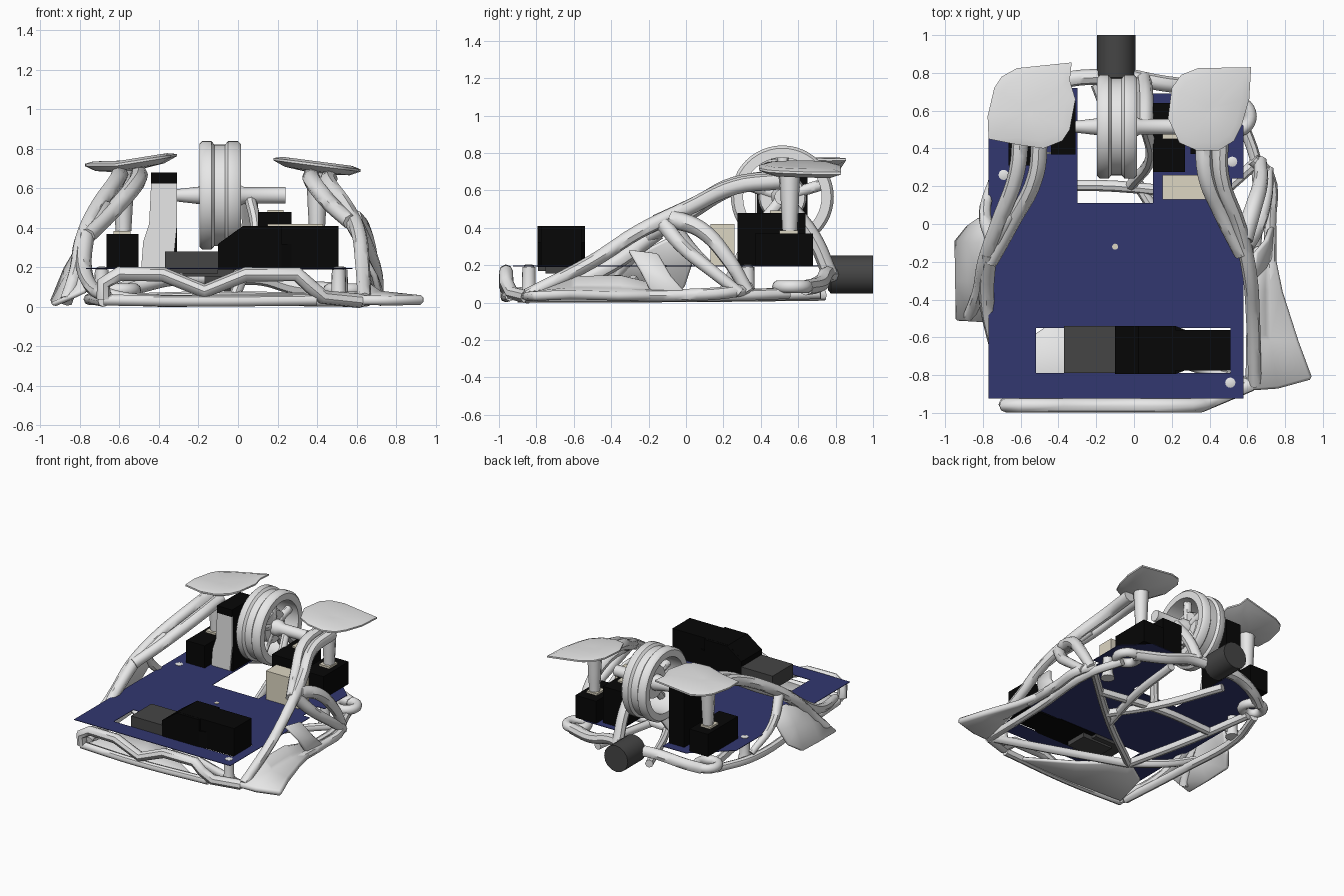
import bpy, bmesh, math
from mathutils import Vector

if "Cube" in bpy.data.objects:
    bpy.data.objects.remove(bpy.data.objects["Cube"])


def material(name, rgb):
    m = bpy.data.materials.new(name)
    m.diffuse_color = (*rgb, 1)
    m.use_nodes = True
    m.node_tree.nodes["Principled BSDF"].inputs["Base Color"].default_value = m.diffuse_color
    return m


SHELL = material("light_grey", (0.8, 0.8, 0.8))
BLUE = material("board_blue", (0.032, 0.038, 0.16))
BLACK = material("black", (0.002, 0.002, 0.002))
DARK = material("dark_grey", (0.06, 0.06, 0.06))
CREAM = material("cream", (0.72, 0.67, 0.54))


def add(name, bm, mat, smooth=False):
    bmesh.ops.recalc_face_normals(bm, faces=bm.faces)
    me = bpy.data.meshes.new(name)
    bm.to_mesh(me)
    bm.free()
    me.materials.append(mat)
    ob = bpy.data.objects.new(name, me)
    bpy.context.collection.objects.link(ob)
    if smooth:
        bpy.ops.object.select_all(action='DESELECT')
        bpy.context.view_layer.objects.active = ob
        ob.select_set(True)
        bpy.ops.object.shade_smooth_by_angle(angle=math.radians(45))
    return ob


def box(name, x, y, z, mat):
    bm = bmesh.new()
    bmesh.ops.create_cube(bm, size=1)
    for v in bm.verts:
        v.co = [r[0] if c < 0 else r[1] for c, r in zip(v.co, (x, y, z))]
    return add(name, bm, mat)


def prism(name, pts, offset, mat):
    bm = bmesh.new()
    f = bm.faces.new([bm.verts.new(p) for p in pts])
    ext = bmesh.ops.extrude_face_region(bm, geom=[f])
    for e in ext['geom']:
        if isinstance(e, bmesh.types.BMVert):
            e.co += Vector(offset)
    return add(name, bm, mat)


def tube(name, pts, r, mat=SHELL, handle='AUTO'):
    """Smooth strut; r is one radius or a start/end pair."""
    r0, r1 = r if isinstance(r, tuple) else (r, r)
    cu = bpy.data.curves.new(name, 'CURVE')
    cu.dimensions = '3D'
    cu.bevel_depth = 1
    cu.bevel_resolution = 2
    cu.resolution_u = 5
    cu.use_fill_caps = True
    sp = cu.splines.new('BEZIER')
    sp.bezier_points.add(len(pts) - 1)
    for i, (b, p) in enumerate(zip(sp.bezier_points, pts)):
        b.co = p
        b.handle_left_type = b.handle_right_type = handle
        b.radius = r0 + (r1 - r0) * i / (len(pts) - 1)
    tmp = bpy.data.objects.new(name, cu)
    bpy.context.collection.objects.link(tmp)
    dg = bpy.context.evaluated_depsgraph_get()
    me = bpy.data.meshes.new_from_object(tmp.evaluated_get(dg))
    bpy.data.objects.remove(tmp)
    bm = bmesh.new()
    bm.from_mesh(me)
    return add(name, bm, mat, True)


def panel(name, rows, thick):
    """Curved sheet through rows of points."""
    bm = bmesh.new()
    g = [[bm.verts.new(p) for p in row] for row in rows]
    for a, b in zip(g, g[1:]):
        for i in range(len(a) - 1):
            bm.faces.new((a[i], a[i + 1], b[i + 1], b[i]))
    ob = add(name, bm, SHELL, True)
    s = ob.modifiers.new("thickness", 'SOLIDIFY')
    s.thickness, s.offset = thick, 0
    ob.modifiers.new("bevel", 'BEVEL').width = thick * 0.3
    return ob


def lathe(name, prof, centre, mat, n=48, closed=True, axis='X'):
    """Revolve (along, radius) profile round an axis through centre."""
    bm = bmesh.new()
    rings = []
    for h, r in prof:
        ring = []
        for t in (2 * math.pi * k / n for k in range(n)):
            u, v = centre[0] + r * math.cos(t), centre[1] + r * math.sin(t)
            ring.append(bm.verts.new({'X': (h, u, v), 'Y': (u, h, v), 'Z': (u, v, h)}[axis]))
        rings.append(ring)
    for a, b in zip(rings, rings[1:] + rings[:1] if closed else rings[1:]):
        for k in range(n):
            bm.faces.new((a[k], a[(k + 1) % n], b[(k + 1) % n], b[k]))
    if not closed:
        bm.faces.new(rings[0])
        bm.faces.new(rings[-1])
    return add(name, bm, mat, True)


# Circuit board with wheel notch and sensor window
cu = bpy.data.curves.new("circuit_board", 'CURVE')
cu.dimensions, cu.fill_mode, cu.extrude = '2D', 'BOTH', 0.002
for pts in ([(-.77, -.925), (.58, -.925), (.58, .06), (.52, .06), (.52, .24), (.58, .24), (.58, .52),
             (.4, .69), (.1, .69), (.1, .11), (-.3, .11), (-.3, .72), (-.5, .72), (-.77, .48)],
            [(-.52, -.79), (.51, -.79), (.51, -.55), (-.52, -.55)]):
    sp = cu.splines.new('POLY')
    sp.points.add(len(pts) - 1)
    for p, (x, y) in zip(sp.points, pts):
        p.co = (x, y, 0, 1)
    sp.use_cyclic_u = True
cu.materials.append(BLUE)
board = bpy.data.objects.new("circuit_board", cu)
board.location.z = 0.195
bpy.context.collection.objects.link(board)

# Sensor block at the front
prism("sensor_body", [(-.1, -.795, .19), (.22, -.795, .19), (.27, -.775, .19), (.51, -.775, .19),
                      (.51, -.56, .19), (.27, -.56, .19), (.22, -.54, .19), (-.1, -.54, .19)],
      (0, 0, .13), BLACK)
prism("sensor_top", [(-.1, -.775, .32), (.025, -.775, .41), (.51, -.775, .41), (.51, -.775, .32)],
      (0, .215, 0), BLACK)
prism("sensor_top_wide", [(-.1, -.795, .319), (.025, -.795, .409), (.22, -.795, .409), (.22, -.795, .319)],
      (0, .255, 0), BLACK)
box("sensor_lens", (-.37, -.1), (-.79, -.54), (.17, .28), DARK)
box("sensor_lens_base", (-.28, -.02), (-.75, -.58), (.155, .19), DARK)

# Switches, encoder and connector
box("left_switch", (-.665, -.505), (.31, .68), (.195, .37), BLACK)
box("left_switch_key", (-.63, -.545), (.5, .6), (.37, .385), CREAM)
box("right_switch", (.3, .48), (.37, .68), (.195, .37), BLACK)
box("right_switch_key", (.35, .44), (.5, .6), (.37, .385), CREAM)
box("middle_switch", (.1, .27), (.275, .64), (.195, .48), BLACK)
box("middle_switch_key", (.15, .23), (.45, .52), (.48, .492), CREAM)
box("encoder", (-.44, -.31), (.38, .65), (.195, .68), BLACK)
box("encoder_cap", (-.44, -.31), (.368, .39), (.625, .68), BLACK)
prism("encoder_front", [(-.49, .37, .2), (-.33, .37, .2), (-.31, .37, .4), (-.31, .37, .625), (-.44, .37, .625),
                        (-.45, .37, .42), (-.48, .37, .33)], (0, .012, 0), SHELL)
box("connector", (.15, .43), (.13, .26), (.195, .42), CREAM)

# Screws with posts, indicator dot
for i, p in enumerate([(-.69, .26), (.52, .33), (.51, -.84)]):
    lathe("screw_%d" % i, [(.19, .027), (.2, .027), (.204, .015)], p, SHELL, 16, False, 'Z')
    lathe("screw_post_%d" % i, [(.03, .05), (.08, .037), (.19, .035)], p, SHELL, 16, False, 'Z')
lathe("indicator", [(.19, .016), (.2, .016)], (-.1, -.12), CREAM, 16, False, 'Z')

# Scroll wheel, hub, spokes and axle
WC = (.515, .565)
lathe("wheel_rim", [(-.195, .26), (-.18, .275), (-.135, .275), (-.12, .257), (-.065, .257), (-.05, .275),
                    (0, .275), (.015, .26), (.015, .21), (-.195, .21)], WC, SHELL)
lathe("wheel_hub", [(-.1, .12), (-.07, .13), (-.04, .12)], WC, SHELL, 32, False)
for k in range(5):
    t = 2 * math.pi * k / 5 + .3
    c, s = math.cos(t), math.sin(t)
    tube("wheel_spoke_%d" % k, [(-.06, WC[0] + c * r, WC[1] + s * r) for r in (.03, .12, .225)], .03)
lathe("axle", [(-.32, .03), (-.19, .045), (-.12, .06), (0, .06), (.03, .042), (.24, .042)], WC, SHELL, 20, False)

# Cable stub at the back
lathe("cable", [(.76, .085), (.775, .102), (1.0, .102)], (-.095, .15), DARK, 16, False, 'Y')


# Domed finger buttons on stems
def button(name, outline, zfun, centre):
    bm = bmesh.new()
    rings = []
    for scale, dz in ((.1, 0), (.8, .004), (1, -.008), (1, -.02), (.75, -.045), (.1, -.06)):
        rings.append([])
        for x, y in outline:
            x, y = (c + (a - c) * scale for a, c in zip((x, y), centre))
            rings[-1].append(bm.verts.new((x, y, zfun(x) + dz)))
    for a, b in zip(rings, rings[1:]):
        for i in range(len(a)):
            bm.faces.new((a[i - 1], a[i], b[i], b[i - 1]))
    bm.faces.new(rings[0])
    bm.faces.new(rings[-1])
    add(name, bm, SHELL, True)


button("left_button", [(-.77, .45), (-.775, .57), (-.74, .72), (-.7, .78), (-.62, .825), (-.33, .855),
                       (-.34, .76), (-.31, .66), (-.34, .5), (-.38, .44), (-.48, .4), (-.62, .42)],
       lambda x: .733 + max(0, x + .62) * .16, (-.56, .6))
button("right_button", [(.18, .56), (.2, .72), (.25, .79), (.34, .825), (.62, .83), (.61, .66), (.57, .52),
                        (.53, .44), (.45, .39), (.33, .39), (.24, .43)],
       lambda x: .762 - (x - .18) * .13, (.41, .6))
tube("left_stem", [(-.58, .555, .69), (-.58, .555, .52), (-.58, .555, .385)], (.055, .04))
tube("right_stem", [(.4, .555, .69), (.4, .555, .52), (.4, .555, .385)], (.055, .04))

# Long arms carrying the buttons, webbed where they join
tube("left_outer_arm", [(-.6, .5, .67), (-.62, .28, .63), (-.72, 0, .49), (-.79, -.2, .34), (-.82, -.36, .18),
                        (-.87, -.49, .03)], (.045, .035))
tube("left_inner_arm", [(-.5, .5, .67), (-.52, .26, .62), (-.65, 0, .47), (-.76, -.2, .36)], (.045, .04))
tube("left_front_arm", [(-.77, -.15, .38), (-.78, -.4, .2), (-.74, -.62, .1), (-.66, -.9, .05)], (.045, .03))
tube("left_back_arm", [(-.75, -.08, .42), (-.79, .06, .25), (-.74, .25, .08)], (.04, .025))
tube("right_inner_arm", [(.37, .5, .66), (.38, .26, .63), (.46, .06, .53), (.57, -.16, .43)], (.045, .04))
tube("right_outer_arm", [(.46, .5, .65), (.46, .26, .62), (.55, 0, .5), (.61, -.25, .38), (.63, -.5, .22),
                         (.64, -.85, .04)], (.045, .035))
tube("right_back_arm", [(.58, -.08, .45), (.63, .08, .39), (.67, .22, .24), (.67, .33, .06)], (.05, .035))
tube("right_middle_arm", [(.59, -.12, .42), (.65, -.02, .3), (.7, .15, .16), (.71, .29, .05)], (.045, .03))
panel("left_arm_web", [[(-.69, .07, .53), (-.63, .05, .51)], [(-.75, -.1, .42), (-.69, -.08, .43)],
                       [(-.8, -.22, .3), (-.76, -.22, .33)]], .06)
panel("right_arm_web", [[(.45, .1, .54), (.51, .1, .54)], [(.53, -.1, .45), (.58, -.1, .44)],
                        [(.58, -.25, .37), (.61, -.25, .37)]], .06)

# Side rests
panel("right_rest", [[(.61, -.88, .03), (.76, -.87, .03), (.945, -.82, .035)],
                     [(.62, -.6, .13), (.7, -.6, .06), (.87, -.62, .04)],
                     [(.63, -.35, .14), (.69, -.35, .06), (.785, -.36, .03)],
                     [(.64, -.12, .08), (.69, -.12, .05), (.735, -.12, .03)]], .05)
panel("right_web", [[(.62, -.31, .28), (.64, -.15, .26)], [(.69, -.24, .16), (.7, -.08, .14)],
                    [(.72, -.18, .04), (.73, 0, .05)]], .03)
tube("right_outer_rail", [(.72, -.3, .04), (.72, 0, .04), (.71, .26, .06), (.63, .34, .08)], .033)
panel("left_rest", [[(-.77, -.52, .08), (-.8, -.3, .24), (-.78, -.1, .34), (-.77, .04, .3)],
                    [(-.84, -.515, .05), (-.87, -.3, .14), (-.87, -.1, .19), (-.82, .03, .2)],
                    [(-.94, -.51, .012), (-.94, -.3, .012), (-.94, -.09, .02), (-.87, -.01, .08)]], .03)

# Angular front bumper and its base
tube("bumper", [(-.68, -.955, .04), (-.68, -.96, .12), (-.6, -.962, .168), (-.38, -.962, .165), (-.17, -.962, .08),
                (.04, -.962, .165), (.3, -.962, .165), (.36, -.96, .11), (.43, -.93, .05), (.62, -.85, .03)],
     .037, handle='VECTOR')
tube("bumper_base", [(-.68, -.955, .035), (-.2, -.965, .03), (.4, -.94, .035)], .028)
panel("front_floor", [[(-.66, -.93, .03), (-.2, -.95, .03), (.3, -.95, .03)],
                      [(-.58, -.62, .03), (-.37, -.48, .03), (-.1, -.7, .03)]], .03)

# Lower frame struts
STRUTS = [("left_rail", [(-.68, -.9, .03), (-.73, -.3, .04), (-.74, .25, .04), (-.65, .55, .05)]),
          ("right_rail", [(.62, -.86, .03), (.63, -.3, .03), (.65, .3, .04), (.57, .55, .05)]),
          ("left_brace", [(-.37, -.5, .03), (-.5, .05, .035), (-.6, .54, .05)]),
          ("right_brace", [(-.37, -.5, .03), (.1, -.15, .035), (.64, .32, .05)]),
          ("front_brace", [(.62, -.85, .03), (.1, -.68, .035), (-.37, -.5, .03)]),
          ("side_brace", [(-.37, -.5, .03), (-.6, -.35, .05), (-.8, -.28, .12)]),
          ("centre_brace", [(.2, -.06, .035), (0, .25, .035), (-.2, .74, .04)]),
          ("cross_brace", [(-.52, .2, .04), (-.1, .2, .05), (.42, .14, .04)]),
          ("rear_brace", [(.1, -.15, .035), (.22, .3, .035), (.26, .72, .05)]),
          ("left_back_bar", [(-.6, .66, .08), (-.5, .72, .11), (-.32, .77, .15), (-.17, .78, .15)]),
          ("right_back_bar", [(-.02, .78, .15), (.12, .75, .15), (.3, .72, .1), (.53, .64, .08)]),
          ("wheel_support", [(.06, .515, .56), (.09, .36, .36), (-.02, .2, .05)]),
          ("wheel_back_support", [(.06, .515, .56), (.06, .68, .35), (.05, .77, .15)])]
for name, pts in STRUTS:
    tube(name, pts, .042 if "back" in name else .03)

# Mounting rings at the rear corners
arc = [(.035 * math.cos(a), .035 * math.sin(a)) for a in (2 * math.pi * k / 10 for k in range(10))]
for name, c in (("left_mount", (-.6, .59)), ("right_mount", (.54, .57))):
    lathe(name, [(.085 + h, .075 + r) for r, h in arc], c, SHELL, 24, True, 'Z')
